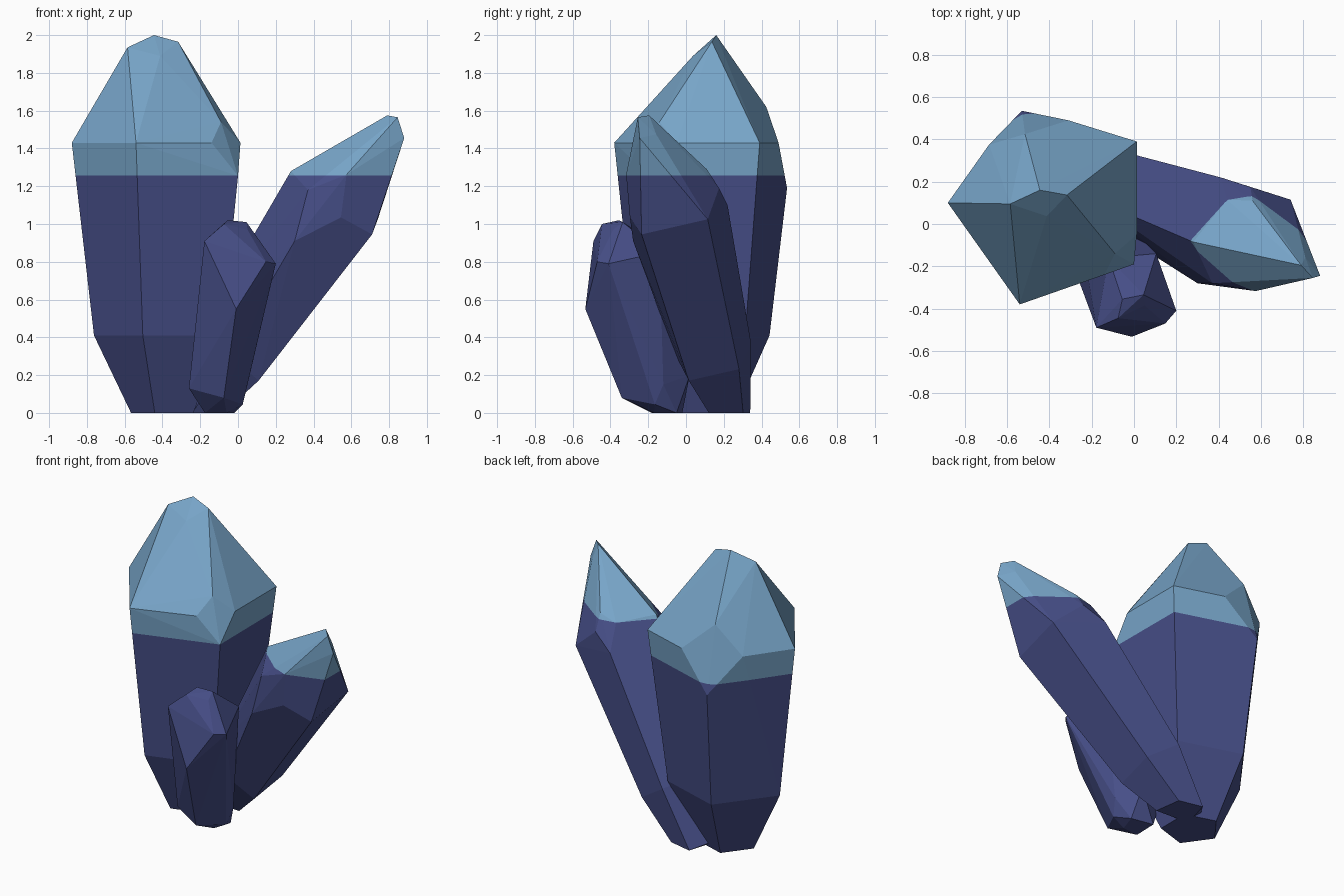
import bpy, bmesh
from mathutils import Vector

if "Cube" in bpy.data.objects:
    bpy.data.objects.remove(bpy.data.objects["Cube"])

CUT = 1.257  # height where the pale tips begin


def material(name, rgb):
    m = bpy.data.materials.new(name)
    m.diffuse_color = (*rgb, 1)
    m.use_nodes = True
    m.node_tree.nodes["Principled BSDF"].inputs["Base Color"].default_value = m.diffuse_color
    return m


INDIGO = material("indigo", (0.062, 0.077, 0.245))
BLUE = material("pale_blue", (0.185, 0.375, 0.58))


def crystal(name, points):
    """Convex faceted crystal, cut flat at the ground and coloured by height."""
    bm = bmesh.new()
    for p in points:
        bm.verts.new(p)
    res = bmesh.ops.convex_hull(bm, input=bm.verts[:])
    junk = [g for g in res["geom_interior"] + res["geom_unused"] if isinstance(g, bmesh.types.BMVert)]
    bmesh.ops.delete(bm, geom=list(set(junk)), context="VERTS")
    bmesh.ops.dissolve_limit(bm, angle_limit=0.03, verts=bm.verts[:], edges=bm.edges[:])
    # flat foot
    if min(v.co.z for v in bm.verts) < -0.001:
        geom = bm.verts[:] + bm.edges[:] + bm.faces[:]
        bmesh.ops.bisect_plane(bm, geom=geom, plane_co=(0, 0, 0), plane_no=(0, 0, -1), clear_outer=True)
        bmesh.ops.holes_fill(bm, edges=[e for e in bm.edges if e.is_boundary])
    # colour line
    geom = bm.verts[:] + bm.edges[:] + bm.faces[:]
    bmesh.ops.bisect_plane(bm, geom=geom, plane_co=(0, 0, CUT), plane_no=(0, 0, 1))
    bmesh.ops.recalc_face_normals(bm, faces=bm.faces[:])
    for f in bm.faces:
        f.material_index = int(f.calc_center_median().z > CUT)
    me = bpy.data.meshes.new(name)
    bm.to_mesh(me)
    bm.free()
    me.materials.append(INDIGO)
    me.materials.append(BLUE)
    ob = bpy.data.objects.new(name, me)
    bpy.context.collection.objects.link(ob)
    return ob


def ring(corners, old, new, s):
    """Scaled copy of a corner ring around a new centre."""
    return [tuple(Vector(new) + s * (Vector(c) - Vector(old))) for c in corners]


# Large crystal: five-sided, two chipped shoulders, tapering foot
big = [(-.88, .10, 1.43), (-.54, -.38, 1.43), (.013, -.21, 1.43), (.013, .39, 1.43), (-.53, .56, 1.43)]
centre = (-.39, .09, 1.43)
crystal("large_crystal",
        big[:2] + [big[3]]
        + [(-.09, -.14, 1.54), (.013, -.05, 1.43), (-.14, -.24, 1.43), (0, -.19, 1.255)]
        + [(-.515, .425, 1.62), (-.31, .49, 1.43), (-.685, .375, 1.43), (-.53, .535, 1.19)]
        + [(-.585, .095, 1.935), (-.445, .16, 2.0), (-.317, .137, 1.965), (-.412, .037, 1.89)]
        + ring(big, centre, (-.39, .085, .41), .76)
        + ring(big, centre, (-.385, .085, 0), .37))

# Leaning crystal: the same kind of form, tilted to the right
lean = [(.28, -.085, 1.28), (.5, -.33, 1.13), (.71, -.235, .945), (.74, .115, 1.025), (.48, .2, 1.2)]
centre = (.54, -.07, 1.115)
crystal("leaning_crystal",
        [lean[0], lean[2], lean[3]]
        + [(.37, -.28, 1.18), (.575, -.317, 1.262), (.545, -.297, 1.035), (.30, -.28, .91)]
        + [(.41, .22, 1.10), (.55, .175, 1.19), (.56, .11, 1.29), (.44, .115, 1.255)]
        + [(.79, -.195, 1.575), (.845, -.255, 1.565), (.88, -.245, 1.455), (.81, -.158, 1.475)]
        + ring(lean, centre, (-.02, .14, .30), .76)
        + ring(lean, centre, (-.24, .24, -.03), .37))

# Small crystal at the front
crystal("small_crystal",
        [(-.055, -.355, 1.02), (.045, -.335, 1.01), (-.075, -.445, 1.0), (.05, -.385, .97)]
        + [(-.178, -.49, .91), (-.01, -.533, .55), (.148, -.47, .80), (.2, -.41, .79)]
        + [(.105, -.14, .85), (-.12, -.16, .9)]
        + [(-.26, -.27, .13), (-.075, -.34, .08), (.025, -.165, .045), (.05, -.12, .15),
           (-.05, .02, .2), (-.25, -.05, .2)]
        + [(-.175, -.18, 0), (-.06, -.17, 0), (-.02, -.05, 0), (-.17, -.02, 0)])
